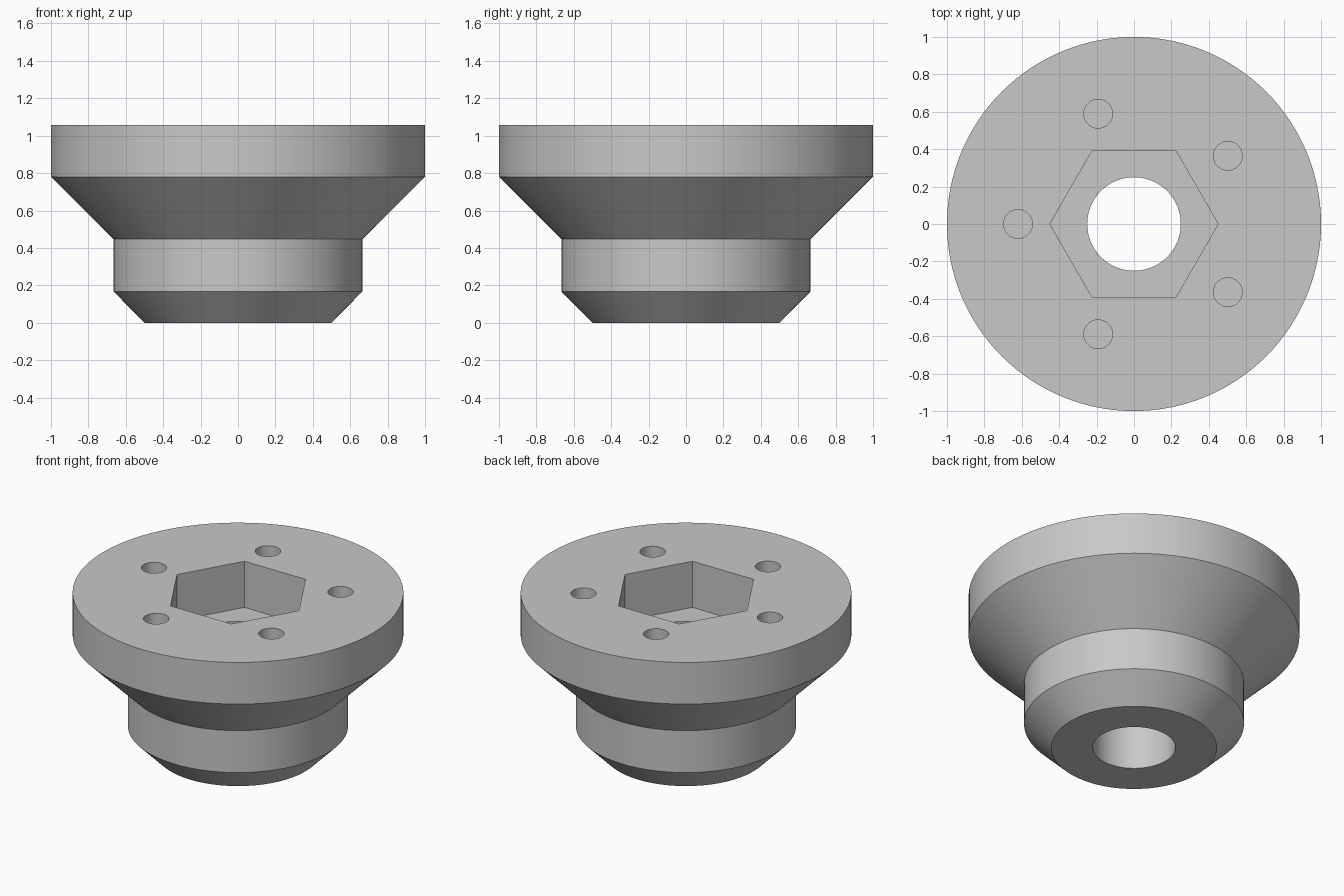
import bpy
import bmesh
import math
from mathutils import Matrix

if "Cube" in bpy.data.objects:
    bpy.data.objects.remove(bpy.data.objects["Cube"], do_unlink=True)

TOP = 1.058
POCKET_FLOOR = 0.75
SEGMENTS = 128


def add_object(name, bm):
    bmesh.ops.recalc_face_normals(bm, faces=bm.faces)
    mesh = bpy.data.meshes.new(name)
    bm.to_mesh(mesh)
    bm.free()
    obj = bpy.data.objects.new(name, mesh)
    bpy.context.collection.objects.link(obj)
    return obj


def add_prism(bm, sides, radius, bottom, top, x=0, y=0):
    # Upright prism with its first corner toward +x
    base = [bm.verts.new((x + radius * math.cos(math.tau * i / sides),
                          y + radius * math.sin(math.tau * i / sides), bottom))
            for i in range(sides)]
    face = bm.faces.new(base)
    result = bmesh.ops.extrude_face_region(bm, geom=[face], use_keep_orig=True)
    moved = [v for v in result["geom"] if isinstance(v, bmesh.types.BMVert)]
    bmesh.ops.translate(bm, verts=moved, vec=(0, 0, top - bottom))


# Stepped, chamfered body with a central bore
profile = [(0.25, 0), (0.5, 0), (0.665, 0.167), (0.665, 0.447),
           (1, 0.78), (1, TOP), (0.25, TOP)]
bm = bmesh.new()
rings = []
for i in range(SEGMENTS):
    turn = Matrix.Rotation(math.tau * i / SEGMENTS, 3, 'Z')
    rings.append([bm.verts.new((r, 0, z)) for r, z in profile])
    bmesh.ops.rotate(bm, verts=rings[-1], matrix=turn)
for i, ring in enumerate(rings):
    after = rings[(i + 1) % SEGMENTS]
    for j in range(len(profile)):
        k = (j + 1) % len(profile)
        bm.faces.new((ring[j], after[j], after[k], ring[k]))
body = add_object("flanged_hub", bm)

# Cutter for the hexagonal pocket and the five blind bolt holes
bm = bmesh.new()
add_prism(bm, 6, 0.45, POCKET_FLOOR, TOP + 0.2)
for i in range(5):
    angle = math.pi + math.tau * i / 5
    add_prism(bm, 40, 0.077, POCKET_FLOOR, TOP + 0.2,
              0.62 * math.cos(angle), 0.62 * math.sin(angle))
cutter = add_object("pocket_cutter", bm)
cutter.hide_render = True

cut = body.modifiers.new("pockets", 'BOOLEAN')
cut.operation = 'DIFFERENCE'
cut.solver = 'EXACT'
cut.object = cutter

bpy.ops.object.select_all(action='DESELECT')
body.select_set(True)
bpy.context.view_layer.objects.active = body
bpy.ops.object.modifier_apply(modifier=cut.name)
bpy.data.objects.remove(cutter, do_unlink=True)

# Plain grey finish
grey = bpy.data.materials.new("light_grey")
grey.use_nodes = True
colour = (0.58, 0.58, 0.58, 1)
grey.diffuse_color = colour
grey.node_tree.nodes["Principled BSDF"].inputs["Base Color"].default_value = colour
body.data.materials.clear()
body.data.materials.append(grey)
bpy.ops.object.shade_smooth_by_angle(angle=math.radians(30))
